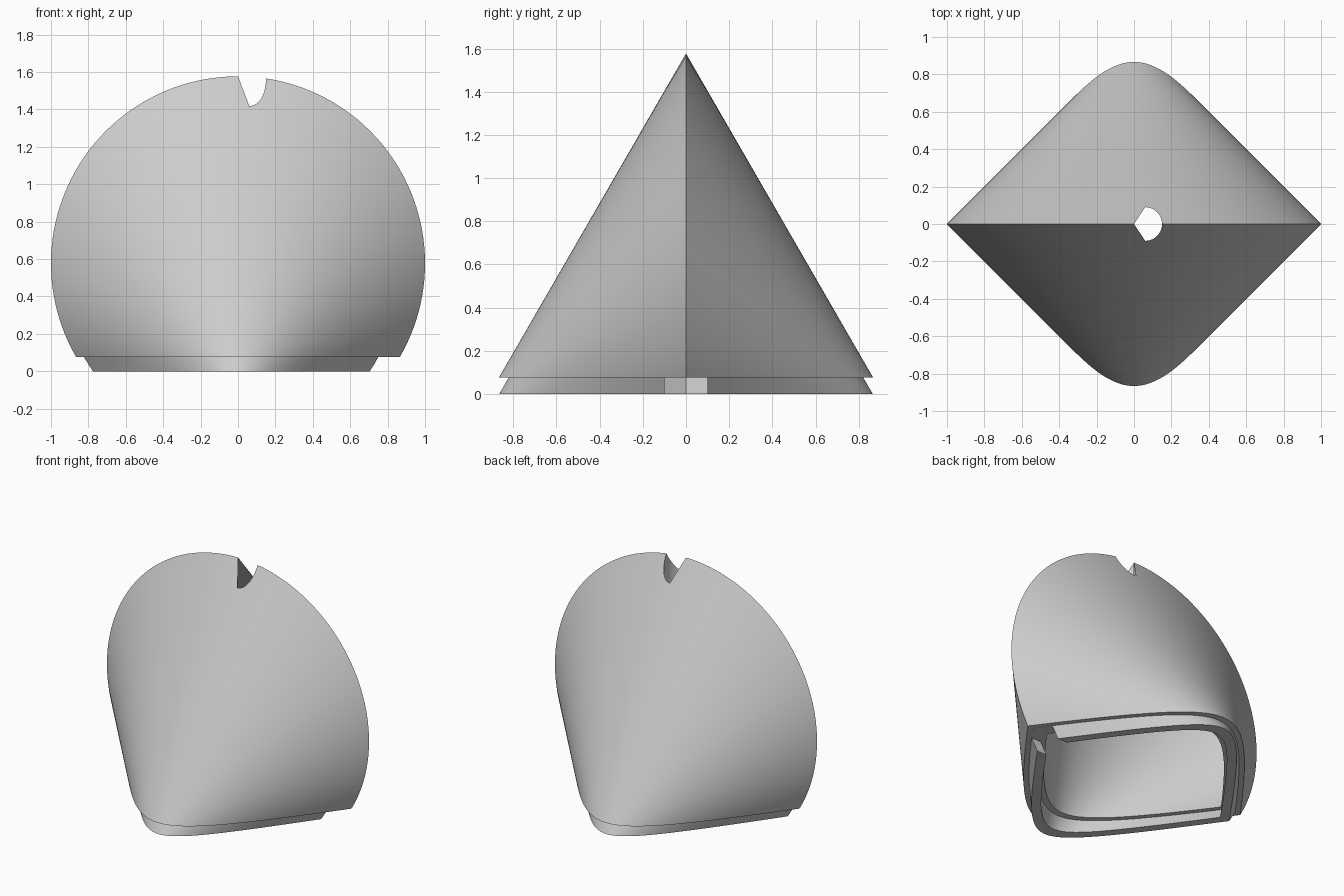
import bpy, bmesh, math

cube = bpy.data.objects.get("Cube")
if cube:
    bpy.data.objects.remove(cube, do_unlink=True)

N = 96            # segments along each half outline
CENTRE = 0.577    # height of the unit disc's centre
APEX = CENTRE + 1 - math.sqrt(3)   # height of both cone apexes, at y = -1 and y = 1
LEDGE = 0.077     # height of the flat shoulder

grey = bpy.data.materials.new("light_grey")
grey.use_nodes = True
colour = (0.6, 0.6, 0.6, 1)
grey.diffuse_color = colour
grey.node_tree.nodes["Principled BSDF"].inputs["Base Color"].default_value = colour


def angles(k, z):
    start = math.asin(z / k - CENTRE)
    return [start + (math.pi - 2 * start) * i / N for i in range(N + 1)]


def section(bm, k, z):
    """Closed horizontal outline of the double cone scaled by k."""
    front = []
    for a in angles(k, z):
        t = (z / k - APEX) / (CENTRE + math.sin(a) - APEX)
        front.append((k * t * math.cos(a), k * (t - 1)))
    back = [(x, -y) for x, y in front[-2:0:-1]]
    return [bm.verts.new((x, y, z)) for x, y in front + back]


def bridge(bm, a, b):
    n = len(a)
    for i in range(n):
        j = (i + 1) % n
        bm.faces.new(list(dict.fromkeys((a[i], a[j], b[j], b[i]))))


def crest(bm, k, z):
    """Circular ridge shared by the front and back sheets."""
    arc = [bm.verts.new((k * math.cos(a), 0, k * (CENTRE + math.sin(a))))
           for a in angles(k, z)]
    return arc + arc[-2:0:-1]


def make_object(bm, name):
    bmesh.ops.remove_doubles(bm, verts=bm.verts, dist=1e-5)
    bmesh.ops.recalc_face_normals(bm, faces=bm.faces)
    mesh = bpy.data.meshes.new(name)
    bm.to_mesh(mesh)
    bm.free()
    mesh.materials.append(grey)
    obj = bpy.data.objects.new(name, mesh)
    bpy.context.collection.objects.link(obj)
    return obj


def prism(name, outline, z0, z1):
    bm = bmesh.new()
    face = bm.faces.new([bm.verts.new((x, y, z0)) for x, y in outline])
    top = bmesh.ops.extrude_face_region(bm, geom=[face])["geom"]
    bmesh.ops.translate(bm, vec=(0, 0, z1 - z0),
                        verts=[v for v in top if isinstance(v, bmesh.types.BMVert)])
    obj = make_object(bm, name)
    obj.hide_render = True
    return obj


# Hollow shell: outer sheets, shoulder, plug-in lip, inner ledge, inner sheets
bm = bmesh.new()
rings = [crest(bm, 1, LEDGE)]
for k, z in ((1, LEDGE), (0.95, LEDGE), (0.95, 0), (0.86, 0), (0.86, LEDGE), (0.81, LEDGE)):
    rings.append(section(bm, k, z))
rings.append(crest(bm, 0.81, LEDGE))
for a, b in zip(rings, rings[1:]):
    bridge(bm, a, b)
shell = make_object(bm, "shell")

# Teardrop hole through the crest and a key slot in the lip
arc = [-math.pi / 2 + math.pi * i / 24 for i in range(25)]
teardrop = [(0, 0)] + [(0.06 + 0.09 * math.cos(a), 0.09 * math.sin(a)) for a in arc]
slot = [(0.6, -0.1), (1, -0.1), (1, 0.1), (0.6, 0.1)]
cutters = [prism("cord_hole_cutter", teardrop, 0.9, 2),
           prism("key_slot_cutter", slot, -0.1, LEDGE - 0.0005)]

bpy.ops.object.select_all(action="DESELECT")
shell.select_set(True)
bpy.context.view_layer.objects.active = shell
for cutter in cutters:
    mod = shell.modifiers.new(cutter.name, "BOOLEAN")
    mod.operation = "DIFFERENCE"
    mod.solver = "EXACT"
    mod.object = cutter
    bpy.ops.object.modifier_apply(modifier=mod.name)
    bpy.data.objects.remove(cutter, do_unlink=True)
bpy.ops.object.shade_smooth_by_angle(angle=math.radians(30))
